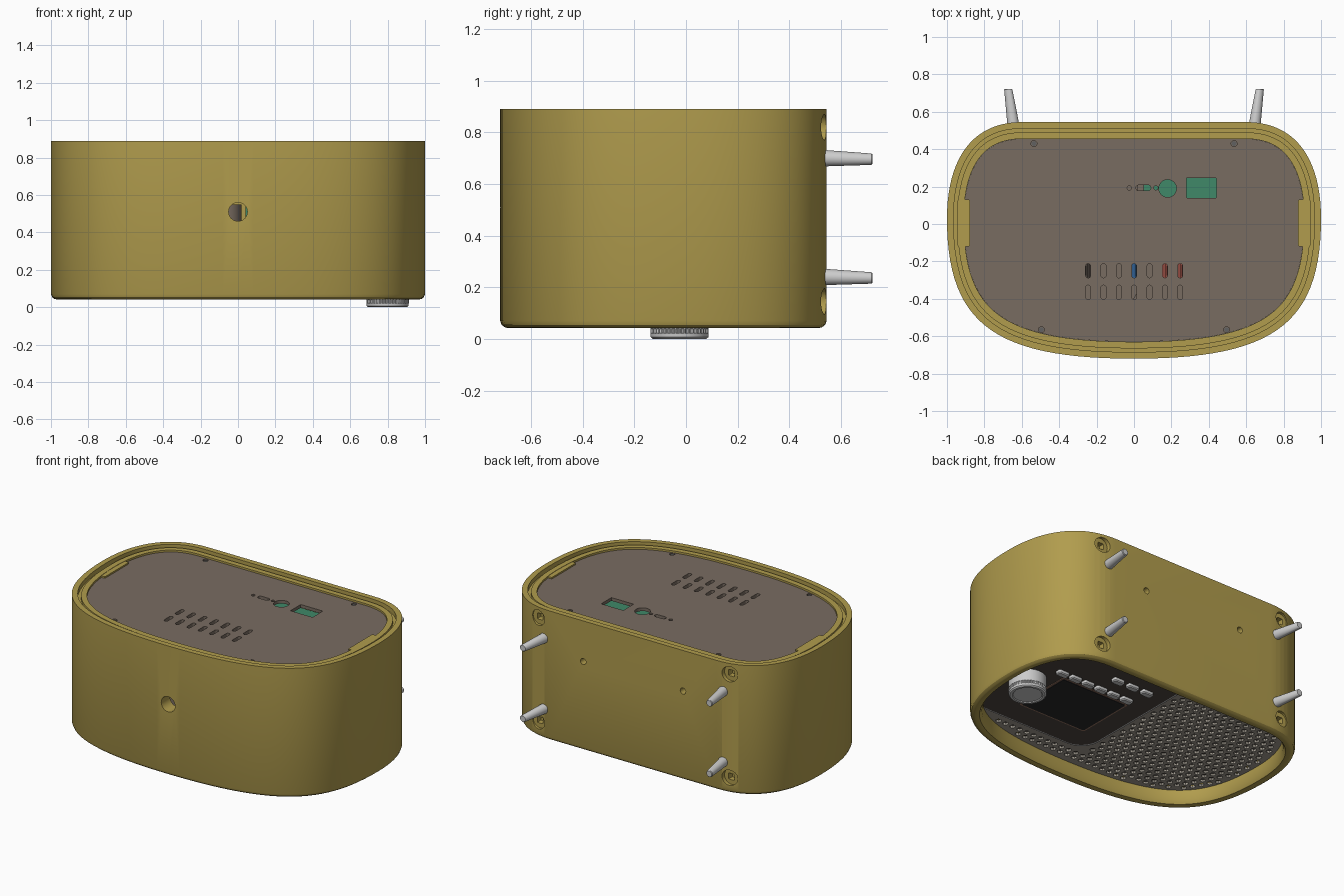
import bpy, bmesh, math
from mathutils import Vector

if "Cube" in bpy.data.objects:
    bpy.data.objects.remove(bpy.data.objects["Cube"])

def mat(name, c):
    m = bpy.data.materials.new(name)
    m.diffuse_color = (*c, 1)
    m.use_nodes = True
    m.node_tree.nodes["Principled BSDF"].inputs["Base Color"].default_value = m.diffuse_color
    return m

MUSTARD = mat("mustard", (.44, .335, .075))
TAUPE = mat("taupe", (.19, .15, .12))
GRILLE = mat("grille_grey", (.36, .33, .28))
DARK = mat("dark_brown", (.075, .06, .05))
BLACK = mat("black", (.02, .02, .022))
GREEN = mat("board_green", (.05, .25, .14))
RED = mat("red", (.5, .12, .09))
BLUE = mat("blue", (.05, .2, .5))
BRONZE = mat("bronze", (.3, .17, .12))
STEEL = mat("dark_steel", (.12, .12, .12))

def finish(name, bm, m=None):
    bmesh.ops.recalc_face_normals(bm, faces=bm.faces[:])
    me = bpy.data.meshes.new(name)
    bm.to_mesh(me)
    bm.free()
    ob = bpy.data.objects.new(name, me)
    bpy.context.collection.objects.link(ob)
    if m:
        me.materials.append(m)
    return ob

def loft(name, rings, m=None, closed=False):
    bm = bmesh.new()
    vs = [[bm.verts.new(p) for p in r] for r in rings]
    n, k = len(vs[0]), len(vs)
    for i in range(k if closed else k - 1):
        a, b = vs[i], vs[(i + 1) % k]
        for j in range(n):
            bm.faces.new((a[j], a[(j + 1) % n], b[(j + 1) % n], b[j]))
    if not closed:
        bm.faces.new(vs[0])
        bm.faces.new(vs[-1])
    return finish(name, bm, m)

def prism(name, pts, z0, z1, m=None):
    return loft(name, [[(x, y, z) for x, y in pts] for z in (z0, z1)], m)

def rrect(cx, cy, w, h, r, n=5):
    return [(cx + sx * (w / 2 - r) + r * math.cos(a), cy + sy * (h / 2 - r) + r * math.sin(a))
            for q, (sx, sy) in enumerate(((1, 1), (-1, 1), (-1, -1), (1, -1)))
            for a in [math.pi / 2 * (q + i / n) for i in range(n + 1)]]

def circle(cx, cy, r, n=24):
    return [(cx + r * math.cos(2 * math.pi * i / n), cy + r * math.sin(2 * math.pi * i / n)) for i in range(n)]

def along_y(name, pts, y0, y1, m=None):
    return loft(name, [[(x, y, z) for x, z in pts] for y in (y0, y1)], m)

def join(obs, name):
    bm = bmesh.new()
    for o in obs:
        bm.from_mesh(o.data)
        bpy.data.objects.remove(o)
    return finish(name, bm)

def boolean(ob, cutter, op='DIFFERENCE'):
    md = ob.modifiers.new("cut", 'BOOLEAN')
    md.operation, md.solver, md.object = op, 'EXACT', cutter
    bpy.context.view_layer.objects.active = ob
    bpy.ops.object.modifier_apply(modifier=md.name)
    bpy.data.objects.remove(cutter)

# Cabinet outline: flat foot side (+y), bulging top side (-y)
def bez(a, b, c, d, n):
    a, b, c, d = map(Vector, (a, b, c, d))
    return [a * (1-t)**3 + b * 3*t*(1-t)**2 + c * 3*t*t*(1-t) + d * t**3 for t in [i / n for i in range(n)]]

right = bez((.6, .545), (.87, .545), (1, .34), (1, .03), 20) + bez((1, .03), (1, -.53), (.75, -.72), (0, -.72), 27)
BASE = right + [Vector((0, -.72))] + [Vector((-p.x, p.y)) for p in reversed(right) if p.x > 1e-5]

def outline(off):
    out, n = [], len(BASE)
    for i, p in enumerate(BASE):
        e1, e2 = (p - BASE[i - 1]).normalized(), (BASE[(i + 1) % n] - p).normalized()
        t = (e1 + e2).normalized()
        out.append((p.x + t.y * off, p.y - t.x * off))
    return out

def inside(x, y, poly):
    c = False
    for i in range(len(poly)):
        (x1, y1), (x2, y2) = poly[i - 1], poly[i]
        if (y1 > y) != (y2 > y) and x < (x2 - x1) * (y - y1) / (y2 - y1) + x1:
            c = not c
    return c

# Cabinet shell with rounded front rim and stepped rear rim
profile = [(0, .07), (.006, .054), (.018, .045), (.03, .042), (.055, .046), (.07, .07), (.075, .125), (.075, .15),
           (.09, .15), (.09, .878), (.055, .878), (.055, .86), (.035, .86), (.035, .89), (0, .89)]
body = loft("cabinet_shell", [[(x, y, z) for x, y in outline(o)] for o, z in profile], MUSTARD, True)

# Openings: top hole, screw holes, leg socket recesses
cuts = [along_y("c", circle(0, .51, .05), -.8, -.55)]
cuts += [along_y("c", circle(s * .36, .625, .02), .5, .6) for s in (1, -1)]
cuts += [along_y("c", circle(s * .69, z, .05), .517, .6) for s in (1, -1) for z in (.82, .145)]
boolean(body, join(cuts, "shell_cutter"))
boolean(body, join([along_y("c", rrect(s * .69, z, .04, .04, .004, 2), .48, .55)
                    for s in (1, -1) for z in (.82, .145)], "socket_cutter"))

# Side tabs overlapping the rear panel
for s, n in ((1, "right"), (-1, "left")):
    prism(n + "_side_tab", rrect(s * .91, .005, .065, .25, .006, 2), .845, .876, MUSTARD)

# Rear panel with vents and ports
panel = prism("rear_panel", outline(.0905), .845, .866, TAUPE)
shapes = [rrect(-.245 + i * .082, y, .026, .076, .0129, 4) for i in range(7) for y in (-.25, -.365)]
shapes += [circle(.18, .19, .047), rrect(.36, .193, .16, .106, .003, 2), rrect(.05, .193, .08, .03, .0149, 4),
           circle(-.025, .193, .012, 12), circle(.117, .193, .011, 12)]
boolean(panel, join([prism("c", p, .8, .9) for p in shapes], "panel_cutter"))
screws = [(.535, .43), (-.535, .43), (.495, -.565), (-.495, -.565)]
boolean(panel, join([prism("c", circle(x, y, .016, 16), .855, .9) for x, y in screws], "screw_cutter"))
for x, y in screws:
    prism("panel_screw", circle(x, y, .013, 12), .85, .86, STEEL)

# Internals seen through the openings
prism("inner_baffle", outline(.092), .155, .17, TAUPE)
prism("port_board", rrect(.3, .19, .5, .25, .01, 2), .79, .805, GREEN)
along_y("power_board", rrect(.33, .56, .58, .36, .01, 2), .1, .12, GREEN)
prism("speaker_chamber", rrect(-.42, -.05, .88, .75, .08), .18, .55, TAUPE)
for x, m in ((-.245, DARK), (0, BLUE), (.165, RED), (.245, RED)):
    along_y("wire", circle(x, .74, .014, 10), -.31, .1, m)

# Perforated front grille
grille = prism("front_grille", outline(.0755), .13, .145, GRILLE)
edge, holes, row = outline(.1), [], 0
step = .054
y = -.63
while y < .5:
    for i in range(-18, 19):
        x = i * step + (step / 2 if row % 2 else 0)
        if inside(x, y, edge) and not (x > -.04 and y > -.5):
            holes.append(prism("c", circle(x, y, .018, 8), .12, .16))
    y += step * .866
    row += 1
boolean(grille, join(holes, "grille_cutter"))

# Control fascia with pale trim
for name, x0, y0, z, m in (("fascia_trim", -.015, -.475, .125, None), ("control_fascia", 0, -.46, .121, DARK)):
    ob = prism(name, outline(.0765), z, .1305, m)
    boolean(ob, prism("fascia_cutter", rrect(x0 + .65, y0 + .65, 1.3, 1.3, .13, 8), 0, .2), 'INTERSECT')

# Display
prism("display_frame", rrect(.39, -.09, .5, .41, .015), .117, .125, BRONZE)
prism("display_glass", rrect(.39, -.09, .475, .385, .01), .114, .125, BLACK)

# Buttons
def button(x, y):
    loft("button", [[(px, py, z) for px, py in rrect(x, y, .078 - d, .042 - d, .011)]
                    for d, z in ((0, .125), (0, .104), (.01, .098))])
for i in range(6):
    button(.19 + i * .098, .155)
for i in range(3):
    button(.15 + i * .11, .295)

# Knurled tuning knob
def knob_ring(r, z, depth):
    return [(.8 + (r - depth * (i % 4 > 1)) * math.cos(i * math.pi / 80),
             -.025 + (r - depth * (i % 4 > 1)) * math.sin(i * math.pi / 80), z) for i in range(160)]
loft("tuning_knob", [knob_ring(*a) for a in ((.1, .125, 0), (.113, .115, 0), (.113, .04, 0), (.113, .038, .005),
     (.113, .022, .005), (.113, .02, 0), (.112, .007, 0), (.104, 0, 0), (.09, 0, 0), (.085, .005, 0))])

# Splayed tapered legs
for s in (1, -1):
    for z in (.7, .24):
        loft("leg", [[(px, yy, pz) for px, pz in circle(s * x, z - d, r, 24)]
                     for x, yy, r, d in ((.645, .53, .032, 0), (.672, .718, .022, .004), (.672, .722, .019, .004))])

# Smooth shading with crisp edges
for o in bpy.context.scene.objects:
    o.select_set(o.type == 'MESH')
bpy.context.view_layer.objects.active = body
bpy.ops.object.shade_smooth_by_angle(angle=math.radians(30))
